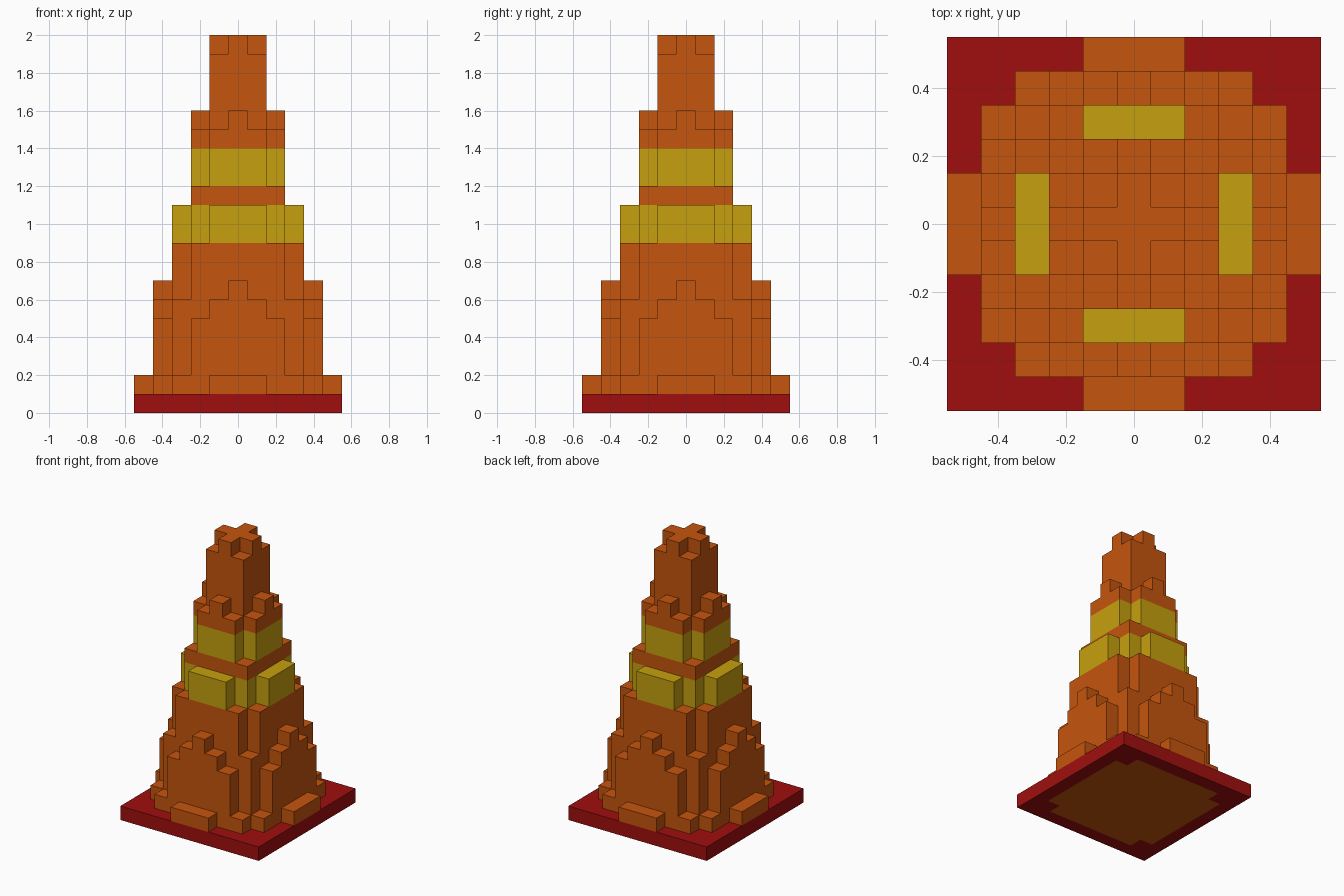
import bpy, bmesh, math

if "Cube" in bpy.data.objects:
    bpy.data.objects.remove(bpy.data.objects["Cube"], do_unlink=True)

U = 0.1  # size of one block


def material(name, rgb):
    m = bpy.data.materials.new(name)
    m.diffuse_color = (*rgb, 1)
    m.use_nodes = True
    bsdf = next(n for n in m.node_tree.nodes if n.type == 'BSDF_PRINCIPLED')
    bsdf.inputs["Base Color"].default_value = (*rgb, 1)
    return m


RED = material("dark red", (0.35, 0.0045, 0.0045))
ORANGE = material("burnt orange", (0.56, 0.09, 0.004))
YELLOW = material("mustard yellow", (0.56, 0.35, 0.0045))


def finish(bm, name, mats):
    bmesh.ops.recalc_face_normals(bm, faces=bm.faces)
    bmesh.ops.dissolve_limit(bm, angle_limit=math.radians(1), verts=bm.verts,
                             edges=bm.edges, delimit={'MATERIAL'})
    mesh = bpy.data.meshes.new(name)
    bm.to_mesh(mesh)
    bm.free()
    for m in mats:
        mesh.materials.append(m)
    obj = bpy.data.objects.new(name, mesh)
    bpy.context.collection.objects.link(obj)
    return obj


def stepped_outline(rows):
    """Outline of a symmetric stepped plan; rows[j] is the reach in x of row +-j."""
    n = len(rows) - 1
    right = []
    for j in range(-n, n + 1):
        x = rows[abs(j)] + 0.5
        for p in ((x, j - 0.5), (x, j + 0.5)):
            if not right or right[-1] != p:
                right.append(p)
    return right + [(-x, y) for x, y in reversed(right)]


def tier(name, z0, z1, rows, mat):
    """Stepped plan raised from z0 to z1 (heights in blocks)."""
    bm = bmesh.new()
    face = bm.faces.new([bm.verts.new((x * U, y * U, z0 * U))
                         for x, y in stepped_outline(rows)])
    top = bmesh.ops.extrude_face_region(bm, geom=[face])["geom"]
    bmesh.ops.translate(bm, vec=(0, 0, (z1 - z0) * U),
                        verts=[g for g in top if isinstance(g, bmesh.types.BMVert)])
    return finish(bm, name, [mat])


# Square base plate, with the tower's plan showing on its underside
core = [4, 4, 4, 4, 3]
bm = bmesh.new()
bmesh.ops.create_grid(bm, x_segments=11, y_segments=11, size=5.5 * U)
top = bmesh.ops.extrude_face_region(bm, geom=bm.faces[:])["geom"]
bmesh.ops.translate(bm, vec=(0, 0, U),
                    verts=[g for g in top if isinstance(g, bmesh.types.BMVert)])
for f in bm.faces:
    c = f.calc_center_median()
    i, j = round(abs(c.x) / U), round(abs(c.y) / U)
    if c.z < 0.01 and j < len(core) and i <= core[j]:
        f.material_index = 1
finish(bm, "base_plate", [RED, ORANGE])

# Tower tiers, bottom to top
tier("footing", 1, 2, [5, 5, 4, 4, 3, 1], ORANGE)
tier("lower_buttress", 2, 5, [4, 4, 4, 3, 2], ORANGE)
tier("middle_buttress", 5, 6, [4, 4, 3, 3, 1], ORANGE)
tier("buttress_peak", 6, 7, [4, 3, 3, 2, 0], ORANGE)
tier("lower_body", 7, 9, [3, 3, 3, 2], ORANGE)
tier("lower_band", 9, 11, [3, 3, 2, 1], YELLOW)
tier("middle_body", 11, 12, [2, 2, 2], ORANGE)
tier("upper_band", 12, 14, [2, 2, 1], YELLOW)
tier("upper_body", 14, 15, [2, 2, 1], ORANGE)
tier("upper_peak", 15, 16, [2, 1, 0], ORANGE)
tier("spire", 16, 19, [1, 1], ORANGE)
tier("spire_tip", 19, 20, [1, 0], ORANGE)
